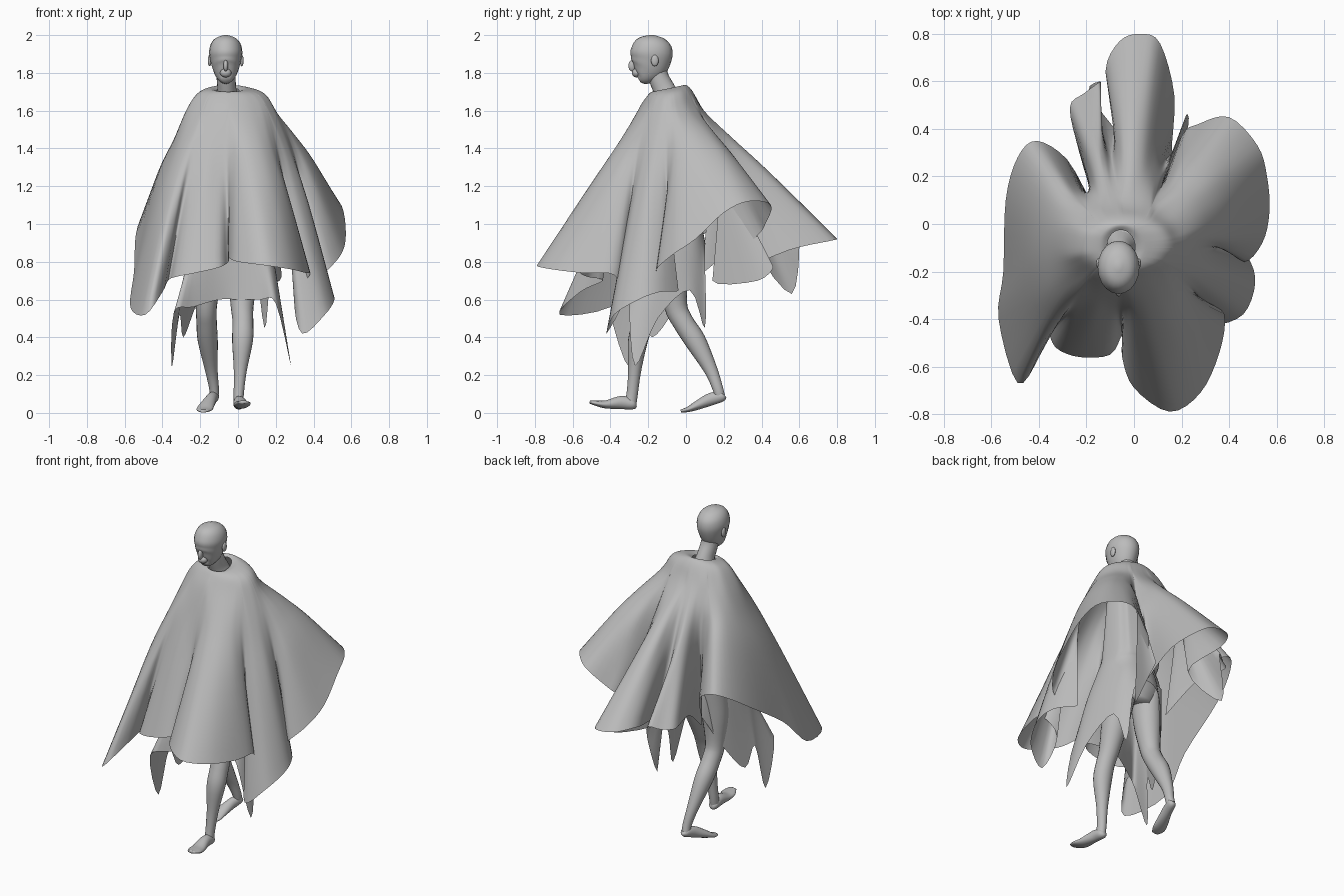
import bpy, bmesh, math
from mathutils import Vector

cube = bpy.data.objects.get("Cube")
if cube:
    bpy.data.objects.remove(cube, do_unlink=True)

GREY = (0.5, 0.5, 0.5, 1)
grey = bpy.data.materials.new("plain_grey")
grey.use_nodes = True
grey.diffuse_color = GREY
grey.node_tree.nodes["Principled BSDF"].inputs["Base Color"].default_value = GREY


def spline(points, steps, closed=False):
    """Smooth curve passing through all the points."""
    count = len(points)
    result = []
    for i in range(count if closed else count - 1):
        if closed:
            a, b, c, d = (points[(i + k) % count] for k in (-1, 0, 1, 2))
        else:
            a, b, c, d = (points[min(max(i + k, 0), count - 1)] for k in (-1, 0, 1, 2))
        for s in range(steps):
            t = s / steps
            result.append(b + (c - a) * (t / 2)
                          + (a * 2 - b * 5 + c * 4 - d) * (t * t / 2)
                          + (b * 3 - a - c * 3 + d) * (t ** 3 / 2))
    if not closed:
        result.append(points[-1])
    return result


def relax(ring, passes):
    """Soften a closed ring by averaging neighbours."""
    for _ in range(passes):
        ring = [(ring[i - 1] + p * 2 + ring[(i + 1) % len(ring)]) / 4
                for i, p in enumerate(ring)]
    return ring


def make_object(name, bm, angle=80):
    mesh = bpy.data.meshes.new(name)
    bm.to_mesh(mesh)
    bm.free()
    mesh.materials.append(grey)
    obj = bpy.data.objects.new(name, mesh)
    bpy.context.collection.objects.link(obj)
    bpy.ops.object.select_all(action="DESELECT")
    obj.select_set(True)
    bpy.context.view_layer.objects.active = obj
    bpy.ops.object.shade_smooth_by_angle(angle=math.radians(angle))
    return obj


def skin(name, rings, caps=False):
    """Bridge closed rings of equal size into one surface."""
    bm = bmesh.new()
    loops = [[bm.verts.new(p) for p in ring] for ring in rings]
    for low, high in zip(loops, loops[1:]):
        for i in range(len(low)):
            j = (i + 1) % len(low)
            bm.faces.new((low[i], low[j], high[j], high[i]))
    if caps:
        bm.faces.new(loops[0])
        bm.faces.new(loops[-1])
        bmesh.ops.recalc_face_normals(bm, faces=bm.faces)
    return make_object(name, bm)


def limb(name, stations, steps=4, sides=20):
    """Tube through stations of x, y, z, half width, half depth."""
    centres = spline([Vector(s[:3]) for s in stations], steps)
    radii = spline([Vector((s[3], s[4], 0)) for s in stations], steps)
    across = Vector((1, 0, 0))
    rings = []
    for i, c in enumerate(centres):
        along = centres[min(i + 1, len(centres) - 1)] - centres[max(i - 1, 0)]
        depth = along.cross(across).normalized()
        turn = [math.tau * k / sides for k in range(sides)]
        rings.append([c + across * radii[i].x * math.cos(a) + depth * radii[i].y * math.sin(a)
                      for a in turn])
    return skin(name, rings, caps=True)


def ball(name, centre, size):
    bm = bmesh.new()
    bmesh.ops.create_uvsphere(bm, u_segments=16, v_segments=10, radius=1)
    bmesh.ops.scale(bm, vec=size, verts=bm.verts)
    bmesh.ops.translate(bm, vec=centre, verts=bm.verts)
    return make_object(name, bm)


def drape(name, collars, hem, start):
    """Cloth hanging from elliptical collars (z, tilt, x, y, rx, ry) to a folded hem."""
    hem = [Vector(p) for p in hem]
    turns = sorted((math.atan2(p.y + .08, p.x + .04) - start) % math.tau for p in hem)
    turns = [turn + start for turn in turns]
    levels = [[Vector((x + rx * math.cos(a), y + ry * math.sin(a), z + tilt * math.sin(a)))
               for a in turns] for z, tilt, x, y, rx, ry in collars]
    top = levels[-1]
    # folds fade out towards the shoulders, and the cloth swells over the sides
    for drop, passes in ((.22, 3), (.5, 1)):
        ring = []
        for a, high, low in zip(turns, top, hem):
            p = high.lerp(low, drop + .12 * abs(math.cos(a)))
            p.z = high.z + (low.z - high.z) * drop + .01
            ring.append(p)
        levels.append(relax(ring, passes))
    levels.append(hem)
    columns = [spline(list(column), 5) for column in zip(*levels)]
    rings = [spline(list(level), 4, closed=True) for level in zip(*columns)]
    return skin(name, rings)


# Cape: hem followed anticlockwise from the front slit, tucking in between panels
cape_hem = [
    (-.05, -.47, .8), (-.05, -.56, .82), (0, -.69, .8), (.15, -.79, .78),
    (.28, -.71, .76), (.36, -.54, .74), (.38, -.38, .73),
    (.3, -.33, .6), (.34, -.42, .42), (.46, -.38, .52), (.51, -.25, .6), (.48, -.14, .64),
    (.39, -.04, .65), (.46, -.16, .74), (.54, -.08, .83), (.57, .05, .92), (.56, .2, 1.06),
    (.52, .33, 1.12), (.4, .45, 1.1), (.27, .42, 1), (.2, .37, .93), (.11, .14, .7),
    (.22, .38, .7), (.22, .46, .78), (.16, .3, .75), (.17, .54, .86), (.11, .76, .91),
    (.03, .8, .92), (-.06, .77, .93), (-.12, .64, .93), (-.07, .4, .85),
    (-.19, .56, .63), (-.14, .6, .9), (-.21, .55, .9), (-.27, .49, .9),
    (-.23, .3, .9), (-.17, .08, .74),
    (-.28, .27, 1), (-.41, .35, 1.1), (-.49, .28, 1.07), (-.54, .1, .95),
    (-.55, -.2, .75), (-.57, -.4, .56), (-.49, -.67, .52), (-.4, -.56, .64),
    (-.37, -.44, .7), (-.33, -.52, .72), (-.23, -.56, .74), (-.1, -.55, .77),
]
collars = [(1.705, .02, -.055, -.1, .06, .075), (1.718, .018, -.05, -.09, .1, .09),
           (1.69, .012, -.04, -.085, .18, .12), (1.6, 0, -.04, -.08, .24, .175)]
drape("cape", collars, cape_hem, math.radians(-95))

# Inner cloth around the thighs, with hanging corners
inner_hem = [
    (0, -.25, .6), (.12, -.27, .6), (.2, -.3, .58), (.28, -.27, .25), (.23, -.15, .5),
    (.17, .02, .65), (.14, .1, .45), (.08, .1, .82), (-.04, .1, .9), (-.14, .07, .8),
    (-.23, -.06, .55), (-.29, -.18, .4), (-.31, -.25, .52), (-.35, -.3, .24),
    (-.34, -.4, .53), (-.24, -.34, .56), (-.1, -.27, .6),
]
drape("inner_cloth", [(1.55, 0, -.05, -.09, .15, .1), (1.15, 0, -.05, -.08, .18, .15)],
      inner_hem, math.radians(-90))

# Head, neck and torso
limb("head", [
    (-.065, -.25, 1.766, .022, .018), (-.065, -.23, 1.78, .046, .052),
    (-.065, -.203, 1.82, .068, .092), (-.065, -.188, 1.865, .081, .106),
    (-.065, -.182, 1.91, .088, .112), (-.065, -.18, 1.955, .078, .097),
    (-.065, -.178, 1.985, .052, .064), (-.065, -.177, 2, .01, .012)])
ball("nose", (-.065, -.285, 1.838), (.013, .02, .03))
ball("mouth", (-.065, -.262, 1.8), (.03, .024, .024))
for side, x in (("right", -.15), ("left", .02)):
    ball(side + "_ear", (x, -.165, 1.865), (.01, .02, .03))
limb("neck", [(-.055, -.09, 1.64, .075, .07), (-.058, -.11, 1.7, .052, .06),
              (-.063, -.143, 1.77, .05, .054), (-.065, -.16, 1.83, .05, .055)])
limb("torso", [(-.06, -.06, .84, .1, .08), (-.06, -.05, .95, .16, .1),
               (-.05, -.07, 1.15, .12, .08), (-.05, -.08, 1.4, .14, .09),
               (-.05, -.085, 1.58, .15, .08), (-.05, -.09, 1.67, .08, .06)])

# Striding legs: left forward on the heel, right behind on the toes
limb("left_leg", [
    (.03, -.06, .95, .085, .1), (.025, -.13, .75, .08, .085), (.022, -.195, .56, .06, .06),
    (.026, -.225, .48, .055, .054), (.024, -.255, .38, .055, .052),
    (.012, -.272, .22, .034, .034), (.004, -.285, .1, .027, .03), (.004, -.295, .045, .026, .032)])
limb("left_foot", [
    (.002, -.262, .045, .012, .014), (.004, -.28, .045, .028, .027), (.008, -.34, .055, .032, .035),
    (.018, -.42, .045, .042, .022), (.024, -.47, .05, .043, .015), (.028, -.51, .058, .025, .008)])
limb("right_leg", [
    (-.14, -.06, .95, .085, .1), (-.16, -.07, .75, .08, .085), (-.168, -.055, .57, .057, .062),
    (-.166, -.015, .48, .054, .056), (-.16, .05, .38, .053, .056),
    (-.142, .13, .23, .034, .036), (-.127, .168, .13, .026, .028), (-.127, .178, .09, .024, .028)])
limb("right_foot", [
    (-.124, .202, .095, .012, .014), (-.126, .19, .088, .026, .028), (-.142, .13, .072, .03, .033),
    (-.165, .06, .04, .04, .024), (-.178, .01, .018, .042, .014), (-.183, -.028, .01, .024, .008)])
